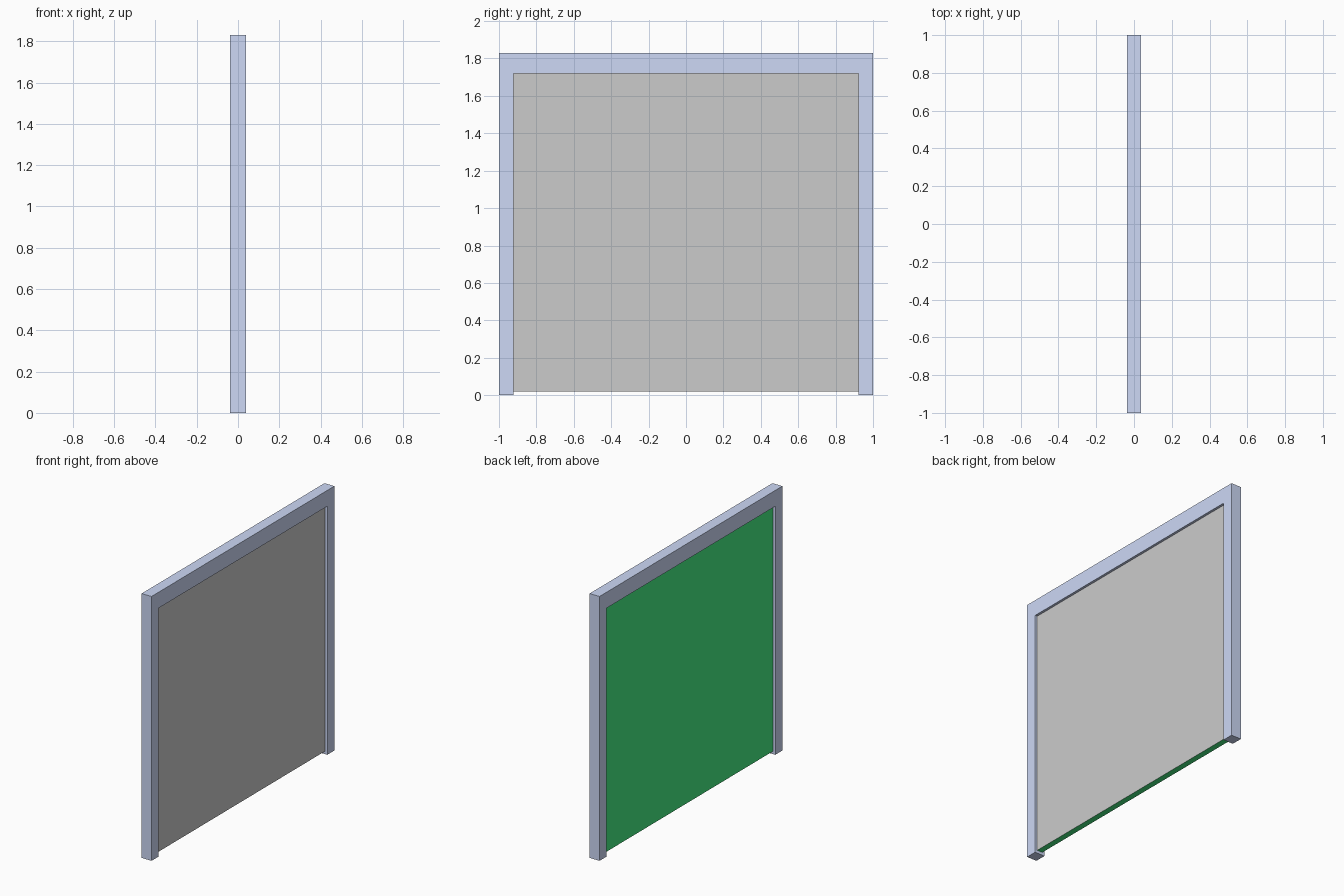
import bpy, bmesh

if "Cube" in bpy.data.objects:
    bpy.data.objects.remove(bpy.data.objects["Cube"])


def material(name, rgb):
    m = bpy.data.materials.new(name)
    m.diffuse_color = (*rgb, 1)
    m.use_nodes = True
    m.node_tree.nodes["Principled BSDF"].inputs["Base Color"].default_value = m.diffuse_color
    return m


def extrude_profile(name, profile, half_depth, mats):
    """Closed (y, z) outline extruded along x from -half_depth to +half_depth."""
    bm = bmesh.new()
    face = bm.faces.new([bm.verts.new((-half_depth, y, z)) for y, z in profile])
    ext = bmesh.ops.extrude_face_region(bm, geom=[face], use_keep_orig=True)
    verts = [g for g in ext["geom"] if isinstance(g, bmesh.types.BMVert)]
    bmesh.ops.translate(bm, verts=verts, vec=(2 * half_depth, 0, 0))
    bmesh.ops.recalc_face_normals(bm, faces=bm.faces)
    mesh = bpy.data.meshes.new(name)
    bm.to_mesh(mesh)
    bm.free()
    for m in mats:
        mesh.materials.append(m)
    obj = bpy.data.objects.new(name, mesh)
    bpy.context.collection.objects.link(obj)
    return obj


blue = material("frame_blue", (0.61, 0.69, 0.92))
green = material("door_green", (0.06, 0.86, 0.23))
grey = material("door_grey", (0.8, 0.8, 0.8))

W, H = 1.0, 1.83            # outer half width and height
IW, IH = 0.922, 1.72        # opening half width and height

# Door frame: two jambs and a header in one piece
half = [(IW, IH), (IW, 0), (W, 0), (W, H)]
outline = half + [(-y, z) for y, z in reversed(half)]
extrude_profile("door_frame", outline, 0.038, [blue])

# Door panel: recessed, lifted off the floor, grey on the +x face only
panel = extrude_profile("door_panel",
                        [(-IW, 0.02), (IW, 0.02), (IW, IH), (-IW, IH)],
                        0.021, [green, grey])
for p in panel.data.polygons:
    if p.normal.x > 0.5:
        p.material_index = 1
